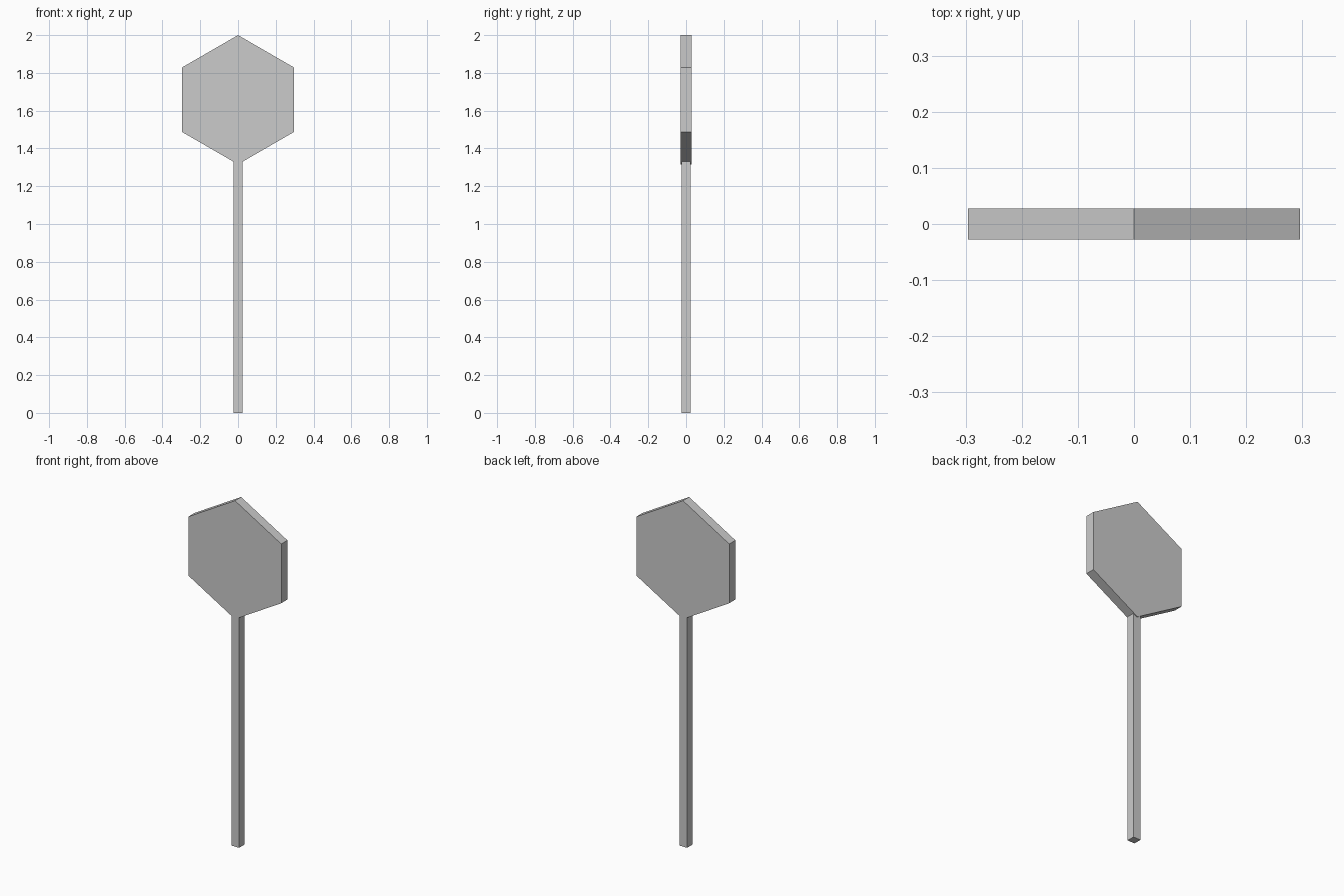
import bpy
import math

if "Cube" in bpy.data.objects:
    bpy.data.objects.remove(bpy.data.objects["Cube"])

HEX_RADIUS = 0.342
HEX_THICKNESS = 0.056
POST_WIDTH = 0.047
HEIGHT = 2.0

# Hexagonal sign plate, point up, flat faces to front and back
bpy.ops.mesh.primitive_cylinder_add(
    vertices=6, radius=HEX_RADIUS, depth=HEX_THICKNESS,
    location=(0, 0, HEIGHT - HEX_RADIUS), rotation=(math.pi / 2, 0, 0))
plate = bpy.context.object
plate.name = "sign_plate"

# Square post, its top just sunk into the plate's lower point
post_height = HEIGHT - 2 * HEX_RADIUS + 0.02
bpy.ops.mesh.primitive_cube_add(size=1, location=(0, 0, post_height / 2))
post = bpy.context.object
post.name = "post"
post.scale = (POST_WIDTH, POST_WIDTH, post_height)

for obj in (plate, post):
    obj.select_set(True)
bpy.ops.object.transform_apply(location=False, rotation=True, scale=True)
